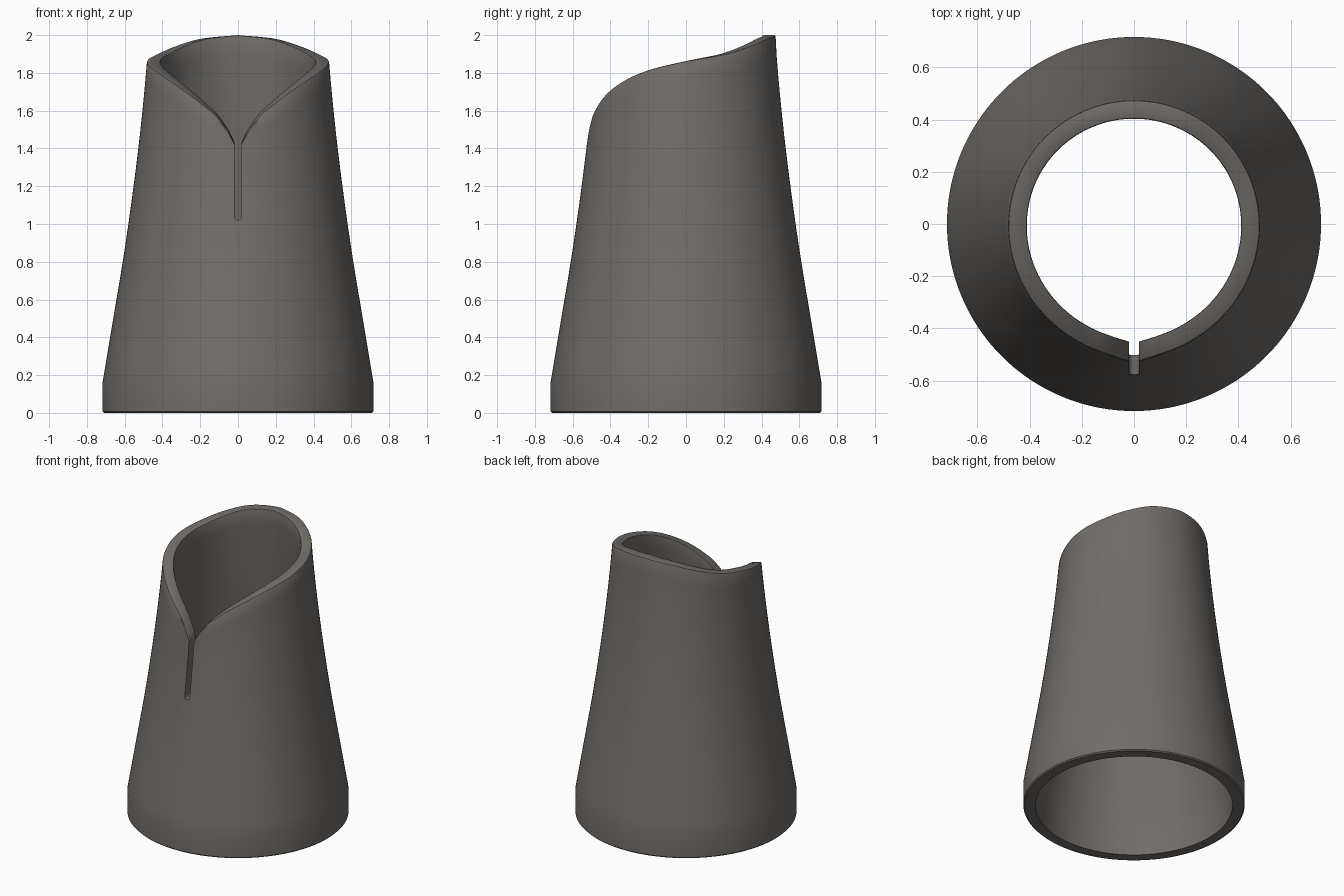
import bpy, bmesh, math

cube = bpy.data.objects.get("Cube")
if cube:
    bpy.data.objects.remove(cube, do_unlink=True)

# Control points: outer radius by height, rim height by angle from the front
OUTER = [(0, .717), (.16, .717), (.49, .662), (.86, .601), (1.23, .549), (1.55, .511), (1.86, .482), (2, .474)]
RIM = [(0, 1.42), (2.5, 1.43), (5, 1.48), (13, 1.57), (20, 1.62), (32, 1.69), (48, 1.76),
       (66, 1.815), (90, 1.862), (116, 1.90), (135, 1.94), (155, 1.98), (180, 2.0)]


def curve(points, x):
    """Smooth interpolation through the points."""
    def slope(i):
        a, b = points[max(i - 1, 0)], points[min(i + 1, len(points) - 1)]
        return (b[1] - a[1]) / (b[0] - a[0])
    i = 0
    while i < len(points) - 2 and x > points[i + 1][0]:
        i += 1
    (x0, y0), (x1, y1) = points[i], points[i + 1]
    w = x1 - x0
    t = (x - x0) / w
    return ((2*t**3 - 3*t*t + 1) * y0 + (t**3 - 2*t*t + t) * w * slope(i)
            + (3*t*t - 2*t**3) * y1 + (t**3 - t*t) * w * slope(i + 1))


def outer_radius(z):
    return OUTER[0][1] if z <= OUTER[1][0] else curve(OUTER[1:], z)


def inner_radius(z):
    return outer_radius(z) - .079 + .004 * z


def make_object(name, bm):
    bmesh.ops.recalc_face_normals(bm, faces=bm.faces)
    mesh = bpy.data.meshes.new(name)
    bm.to_mesh(mesh)
    bm.free()
    obj = bpy.data.objects.new(name, mesh)
    bpy.context.collection.objects.link(obj)
    return obj


# Tapered sleeve: each column is a closed wall section up to the softened sloping rim
COLUMNS, ROWS, SOFT = 180, 18, .008
bm = bmesh.new()
columns = []
for c in range(COLUMNS):
    angle = math.tau * c / COLUMNS
    degrees = math.degrees(angle)
    top = curve(RIM, min(degrees, 360 - degrees))
    shoulder = top - SOFT
    heights = [.16 + (shoulder - .16) * k / ROWS for k in range(ROWS + 1)]
    section = [(outer_radius(0) - SOFT, 0), (outer_radius(0), SOFT)]
    section += [(outer_radius(z), z) for z in heights]
    section += [(outer_radius(top) - SOFT * .3, top - SOFT * .3), (outer_radius(top) - SOFT, top)]
    section += [(inner_radius(top) + SOFT, top), (inner_radius(top) + SOFT * .3, top - SOFT * .3)]
    section += [(inner_radius(z), z) for z in reversed(heights)]
    section += [(inner_radius(0), 0)]
    columns.append([bm.verts.new((r * math.sin(angle), -r * math.cos(angle), z)) for r, z in section])
for c in range(COLUMNS):
    a, b = columns[c], columns[(c + 1) % COLUMNS]
    for k in range(len(a)):
        n = (k + 1) % len(a)
        bm.faces.new((a[k], b[k], b[n], a[n]))
sleeve = make_object("tapered_sleeve", bm)

# Slot cutter with a rounded lower end
bm = bmesh.new()
HALF = .019
outline = [(HALF * math.cos(a), 1.02 + HALF + HALF * math.sin(a))
           for a in (math.pi + math.pi * k / 10 for k in range(11))]
outline += [(HALF, 1.7), (-HALF, 1.7)]
face = bm.faces.new([bm.verts.new((x, -.8, z)) for x, z in outline])
extruded = bmesh.ops.extrude_face_region(bm, geom=[face])
bmesh.ops.translate(bm, vec=(0, .5, 0), verts=[v for v in extruded["geom"] if isinstance(v, bmesh.types.BMVert)])
cutter = make_object("slot_cutter", bm)
cutter.hide_render = True

cut = sleeve.modifiers.new("front_slot", "BOOLEAN")
cut.operation, cut.solver, cut.object = "DIFFERENCE", "EXACT", cutter
bpy.context.view_layer.objects.active = sleeve
sleeve.select_set(True)
bpy.ops.object.modifier_apply(modifier=cut.name)
bpy.data.objects.remove(cutter, do_unlink=True)

# Warm dark grey
color = (.165, .153, .142, 1)
mat = bpy.data.materials.new("warm_grey")
mat.use_nodes = True
mat.diffuse_color = color
mat.node_tree.nodes["Principled BSDF"].inputs["Base Color"].default_value = color
sleeve.data.materials.clear()
sleeve.data.materials.append(mat)
bpy.ops.object.shade_smooth_by_angle(angle=math.radians(32))
